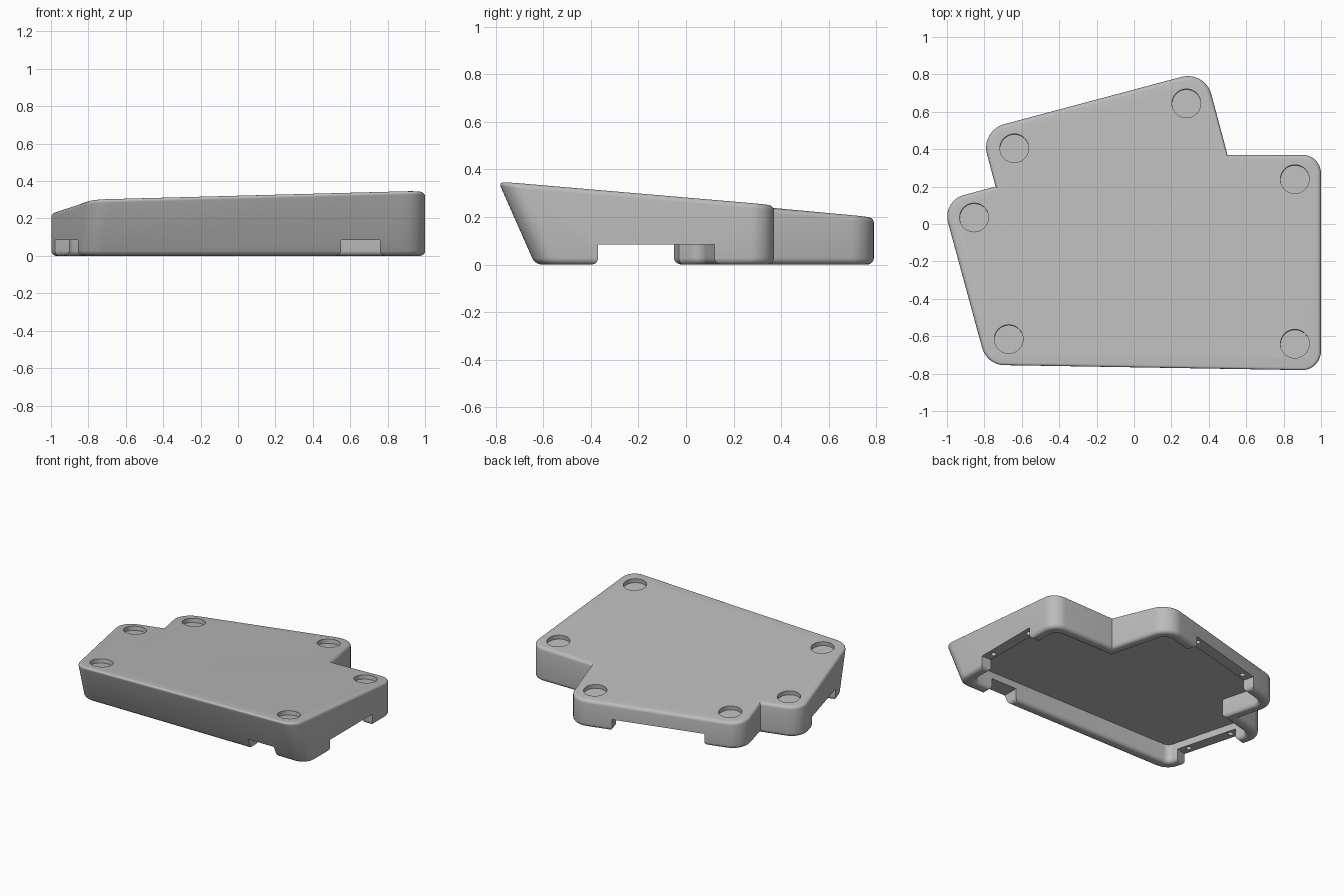
import bpy, bmesh, math
from mathutils import Vector, Matrix

if "Cube" in bpy.data.objects:
    bpy.data.objects.remove(bpy.data.objects["Cube"], do_unlink=True)

# Material
grey = bpy.data.materials.new("matte_grey")
grey.use_nodes = True
colour = (0.5, 0.5, 0.5, 1)
grey.diffuse_color = colour
grey.node_tree.nodes["Principled BSDF"].inputs["Base Color"].default_value = colour

# Plan outline, counter-clockwise: corner points and corner radii
BACK = [(1, 0.37), (0.5, 0.37), (0.38, 0.82), (-0.82, 0.5), (-0.74, 0.2), (-1.026, 0.124)]
TOP = [(-0.785, -0.76), (1, -0.79)] + BACK
BASE = [(-0.82, -0.635), (1, -0.635)] + BACK
RADII = [0.12, 0.1, 0.1, 0, 0.13, 0.13, 0, 0.12]
CEILING, NOTCH, FILLET = 0.135, 0.085, 0.028


def top_z(x, y):
    return 0.347 + 0.025 * (x - 0.95) - 0.0855 * (y + 0.77)


def rounded(points, radii, steps=10):
    """Outline with each corner replaced by an arc."""
    out = []
    for i, r in enumerate(radii):
        p = Vector(points[i])
        a = (Vector(points[i - 1]) - p).normalized()
        b = (Vector(points[(i + 1) % len(points)]) - p).normalized()
        if r == 0:
            out.append(p)
            continue
        half = a.angle(b) / 2
        centre = p + (a + b).normalized() * r / math.sin(half)
        start = p + a * r / math.tan(half) - centre
        sweep = math.pi - 2 * half
        for k in range(steps + 1):
            out.append(centre + Matrix.Rotation(sweep * k / steps, 2) @ start)
    return out


def inset(points, d):
    """Move every side of the outline inward by d."""
    out = []
    for i in range(len(points)):
        p = Vector(points[i])
        u = (p - Vector(points[i - 1])).normalized()
        v = (Vector(points[(i + 1) % len(points)]) - p).normalized()
        n, m = Vector((-u.y, u.x)), Vector((-v.y, v.x))
        out.append(p + (n + m) * d / (1 + n.dot(m)))
    return out


def loft(name, lower, upper):
    """Solid between two outlines of 3D points."""
    bm = bmesh.new()
    lo = [bm.verts.new(p) for p in lower]
    hi = [bm.verts.new(p) for p in upper]
    bm.faces.new(lo[::-1])
    lid = bm.faces.new(hi)
    for i in range(len(lo)):
        bm.faces.new((lo[i - 1], lo[i], hi[i], hi[i - 1]))
    return finish(name, bm), lid


def finish(name, bm):
    bmesh.ops.recalc_face_normals(bm, faces=bm.faces)
    mesh = bpy.data.meshes.new(name)
    bm.to_mesh(mesh)
    bm.free()
    mesh.materials.append(grey)
    ob = bpy.data.objects.new(name, mesh)
    bpy.context.collection.objects.link(ob)
    return ob


def round_edges(ob, test, width):
    """Fillet the edges for which the test holds."""
    bm = bmesh.new()
    bm.from_mesh(ob.data)
    bmesh.ops.remove_doubles(bm, verts=bm.verts, dist=0.0005)
    edges = [e for e in bm.edges if test(e)]
    bmesh.ops.bevel(bm, geom=edges, offset=width, segments=5, profile=0.5, affect='EDGES')
    bm.to_mesh(ob.data)
    bm.free()


def cut(ob, cutter):
    cutter.hide_render = True
    mod = ob.modifiers.new("cut", 'BOOLEAN')
    mod.operation, mod.solver, mod.object = 'DIFFERENCE', 'EXACT', cutter
    bpy.context.view_layer.objects.active = ob
    bpy.ops.object.modifier_apply(modifier=mod.name)
    bpy.data.objects.remove(cutter, do_unlink=True)


def cylinder(centre, radius, depth, normal=(0, 0, 1)):
    bm = bmesh.new()
    turn = Vector((0, 0, 1)).rotation_difference(Vector(normal)).to_matrix().to_4x4()
    bmesh.ops.create_cone(bm, cap_ends=True, segments=40, radius1=radius, radius2=radius,
                          depth=depth, matrix=Matrix.Translation(centre) @ turn)
    return finish("round_cutter", bm)


# Wedge body: sloped top, leaning front wall, rounded top rim
top = [(p.x, p.y, top_z(p.x, p.y)) for p in rounded(TOP, RADII)]
base = [(p.x, p.y, 0) for p in rounded(BASE, RADII)]
shell, _ = loft("case_shell", base, top)
round_edges(shell, lambda e: all(abs(v.co.z - top_z(v.co.x, v.co.y)) < 1e-4 for v in e.verts), 0.022)

# Pocket open at the underside
inner = rounded(inset(BASE, 0.08), [min(r, 0.05) for r in RADII], 6)
pocket, _ = loft("pocket_cutter", [(p.x, p.y, -0.1) for p in inner],
                 [(p.x, p.y, CEILING) for p in inner])
cut(shell, pocket)

# Wall notches, each from one end to the other along the outer wall, with two screw holes
notches = [((1, -0.37), (1, 0.12), True), ((0.076, 0.745), (-0.55, 0.573), True),
           ((-0.976, -0.05), (-0.856, -0.5), True), ((0.55, -0.635), (0.76, -0.635), False)]
holes = []
for a, b, drilled in notches:
    a, b = Vector(a), Vector(b)
    along = (b - a).normalized()
    inward = Vector((-along.y, along.x))
    quad = [a - inward * 0.2, b - inward * 0.2, b + inward * 0.11, a + inward * 0.11]
    notch, _ = loft("notch_cutter", [(p.x, p.y, -0.1) for p in quad],
                    [(p.x, p.y, NOTCH) for p in quad])
    cut(shell, notch)
    if drilled:
        holes += [a + along * 0.065 + inward * 0.045, b - along * 0.065 + inward * 0.045]

# Fillet the bottom rim, then drill
round_edges(shell, lambda e: all(abs(v.co.z) < 1e-4 for v in e.verts), FILLET)
for p in holes:
    cut(shell, cylinder((p.x, p.y, NOTCH), 0.018, 0.09))

# Round pad recesses in the sloped top
slope = Vector((-0.025, 0.0855, 1)).normalized()
for x, y in [(-0.67, -0.615), (0.86, -0.64), (0.86, 0.24), (0.28, 0.645), (-0.64, 0.405), (-0.855, 0.035)]:
    cut(shell, cylinder((x, y, top_z(x, y)), 0.077, 0.06, slope))

bpy.ops.object.select_all(action='DESELECT')
shell.select_set(True)
bpy.context.view_layer.objects.active = shell
bpy.ops.object.shade_smooth_by_angle(angle=math.radians(32))
